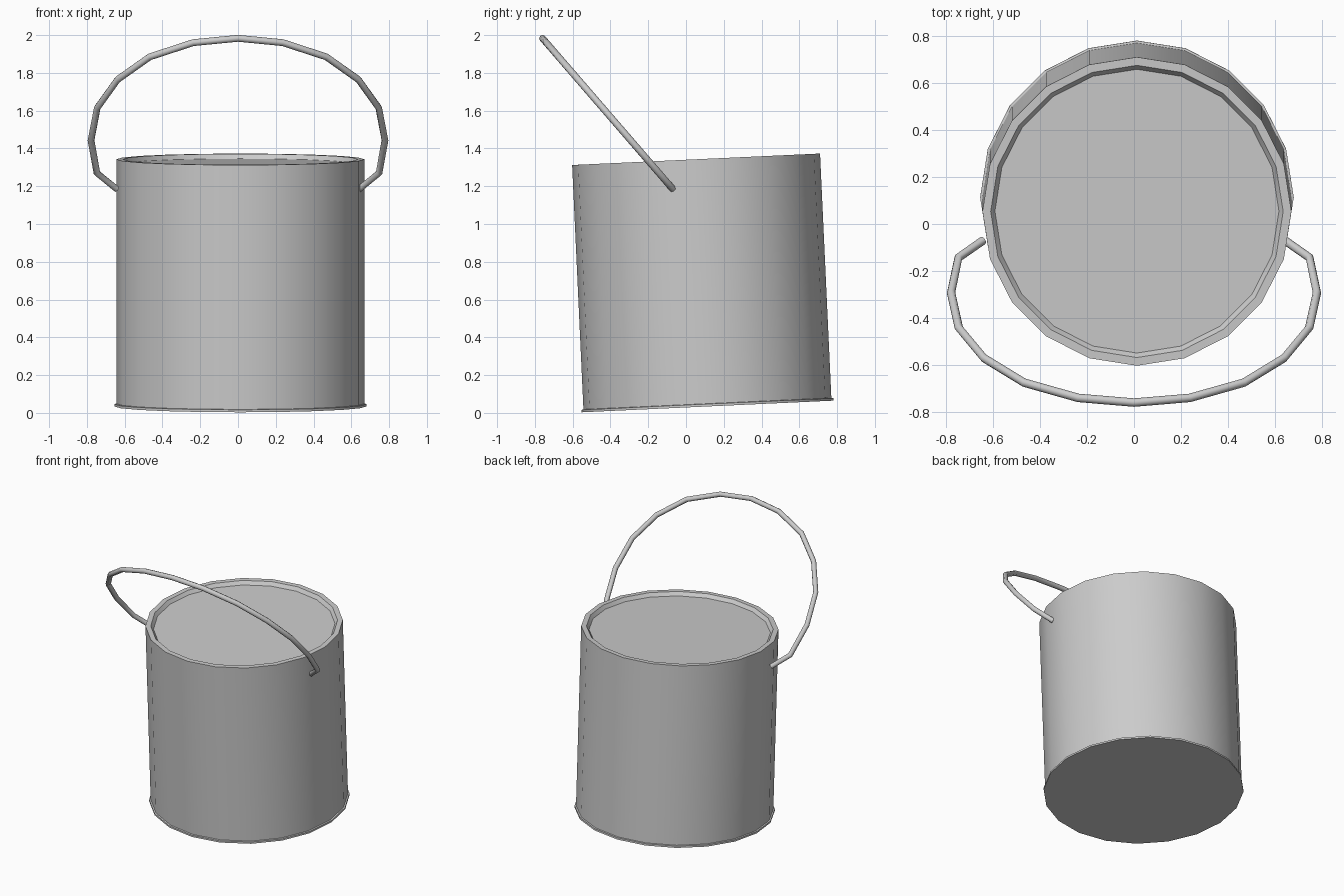
import bpy, bmesh
from math import sin, cos, pi, radians

if "Cube" in bpy.data.objects:
    bpy.data.objects.remove(bpy.data.objects["Cube"])

SIDES = 20


def lathe(name, profile, location, tilt):
    """Closed body of revolution from (radius, z) rings, capped at both ends."""
    bm = bmesh.new()
    rings = []
    for r, z in profile:
        rings.append([bm.verts.new((r * cos(pi / 2 + 2 * pi * i / SIDES),
                                    r * sin(pi / 2 + 2 * pi * i / SIDES), z))
                      for i in range(SIDES)])
    for a, b in zip(rings, rings[1:]):
        for i in range(SIDES):
            j = (i + 1) % SIDES
            bm.faces.new((a[i], a[j], b[j], b[i]))
    bm.faces.new(rings[0][::-1])
    bm.faces.new(rings[-1])
    me = bpy.data.meshes.new(name)
    bm.to_mesh(me)
    bm.free()
    ob = bpy.data.objects.new(name, me)
    bpy.context.collection.objects.link(ob)
    ob.location = location
    ob.rotation_euler.x = tilt
    return ob


def smooth(ob, angle):
    bpy.ops.object.select_all(action='DESELECT')
    ob.select_set(True)
    bpy.context.view_layer.objects.active = ob
    bpy.ops.object.shade_smooth_by_angle(angle=radians(angle))


# Slightly tilted bucket with a bottom lip and a shallow recessed top
bucket = lathe("bucket",
               [(0.667, 0), (0.667, 0.013), (0.657, 0.015), (0.657, 1.31),
                (0.622, 1.31), (0.604, 1.285)],
               (0.0125, 0.114, 0.034), radians(2.65))
smooth(bucket, 30)

# Wire handle: half outline in front view, mirrored, leaning forward
half = [(0.642, 1.185), (0.747, 1.27), (0.778, 1.443), (0.745, 1.615),
        (0.637, 1.765), (0.467, 1.885), (0.237, 1.96)]
path = [(-x, z) for x, z in half] + [(0, 1.983)] + half[::-1]

curve = bpy.data.curves.new("handle", 'CURVE')
curve.dimensions = '3D'
curve.bevel_depth = 0.018
curve.bevel_resolution = 2
curve.use_fill_caps = True
spline = curve.splines.new('POLY')
spline.points.add(len(path) - 1)
for p, (x, z) in zip(spline.points, path):
    p.co = (x, -0.07 - 0.864 * (z - 1.185), z, 1)
handle = bpy.data.objects.new("handle", curve)
bpy.context.collection.objects.link(handle)
bpy.ops.object.select_all(action='DESELECT')
handle.select_set(True)
bpy.context.view_layer.objects.active = handle
bpy.ops.object.convert(target='MESH')
smooth(bpy.context.view_layer.objects.active, 50)
